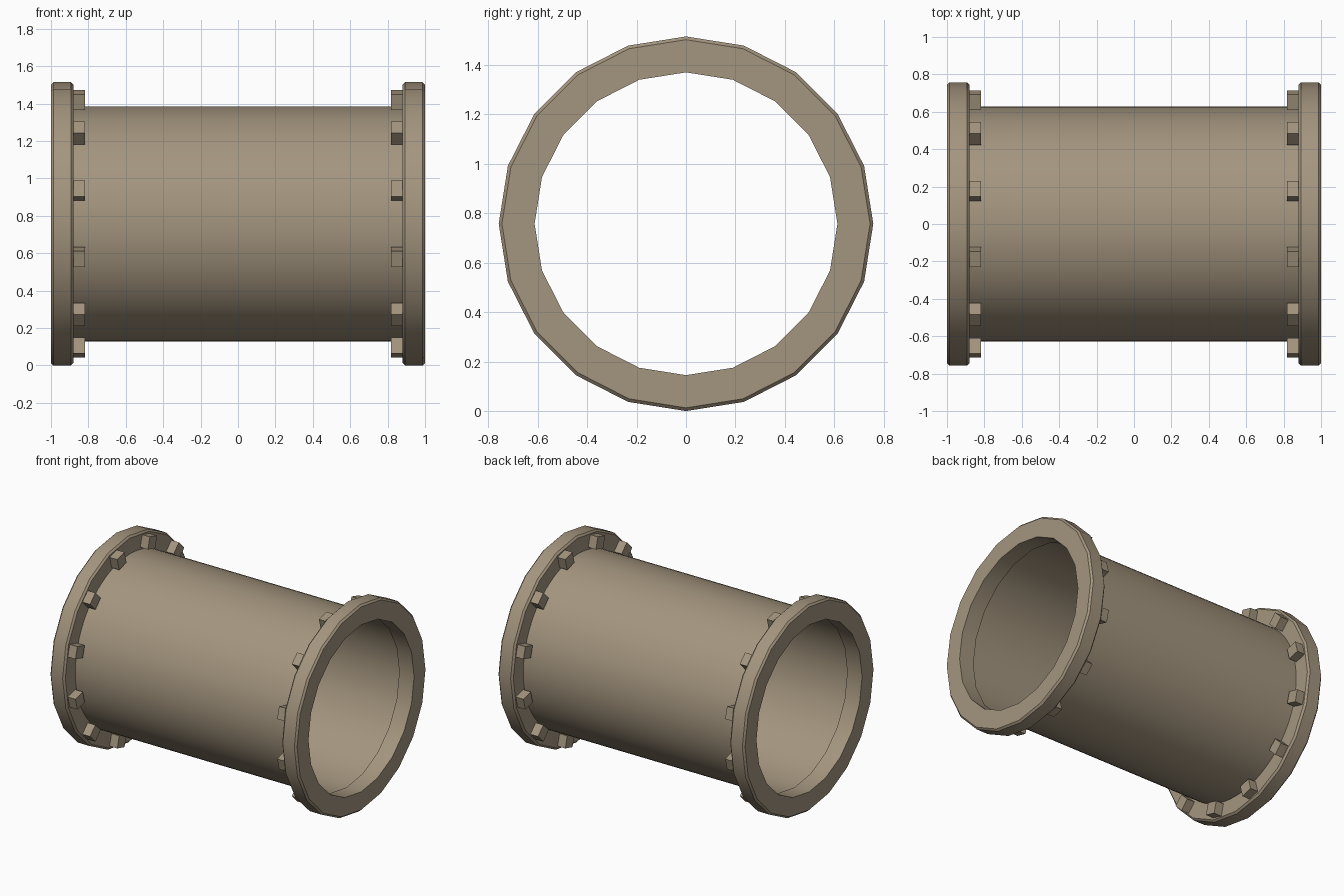
import bpy, bmesh, math
from mathutils import Matrix, Vector

if "Cube" in bpy.data.objects:
    bpy.data.objects.remove(bpy.data.objects["Cube"])

R = 0.757            # flange radius, also the height of the pipe axis
AXIS = Vector((0, 0, R))

metal = bpy.data.materials.new("warm_grey_metal")
metal.use_nodes = True
colour = (0.37, 0.30, 0.21, 1)
metal.diffuse_color = colour
metal.node_tree.nodes["Principled BSDF"].inputs["Base Color"].default_value = colour


def finish(name, bm, smooth=True):
    mesh = bpy.data.meshes.new(name)
    bm.to_mesh(mesh)
    bm.free()
    mesh.materials.append(metal)
    obj = bpy.data.objects.new(name, mesh)
    bpy.context.collection.objects.link(obj)
    if smooth:
        bpy.ops.object.select_all(action="DESELECT")
        obj.select_set(True)
        bpy.context.view_layer.objects.active = obj
        bpy.ops.object.shade_smooth_by_angle(angle=math.radians(30))
    return obj


def lathe(name, profile, sides, closed):
    """Turn an (x, radius) profile around the pipe axis."""
    bm = bmesh.new()
    rings = []
    for i in range(sides):
        a = math.tau * i / sides
        rings.append([bm.verts.new(AXIS + Vector((x, r * math.cos(a), r * math.sin(a))))
                      for x, r in profile])
    spans = len(profile) if closed else len(profile) - 1
    for i in range(sides):
        here, after = rings[i], rings[(i + 1) % sides]
        for j in range(spans):
            k = (j + 1) % len(profile)
            bm.faces.new((here[j], after[j], after[k], here[k]))
    bmesh.ops.recalc_face_normals(bm, faces=bm.faces)
    return finish(name, bm)


# Thin open pipe wall
lathe("pipe_wall", [(-0.89, 0.628), (0.89, 0.628)], 80, False)

for side, sign in (("left", 1), ("right", -1)):
    # Chamfered flange ring
    bore, c = 0.612, 0.013
    ring = [(0.88, bore), (0.88, R - c), (0.88 + c, R), (1 - c, R), (1, R - c), (1, bore)]
    lathe(side + "_flange", [(sign * x, r) for x, r in ring], 20, True)

    # Square bolt heads on the inner face of the flange
    bm = bmesh.new()
    for i in range(12):
        place = (Matrix.Translation(AXIS)
                 @ Matrix.Rotation(math.radians(15 + 30 * i), 4, "X")
                 @ Matrix.Translation((sign * 0.852, 0.685, 0))
                 @ Matrix.Diagonal((0.068, 0.087, 0.087, 1)))
        bmesh.ops.create_cube(bm, size=1, matrix=place)
    finish(side + "_bolts", bm, smooth=False)
